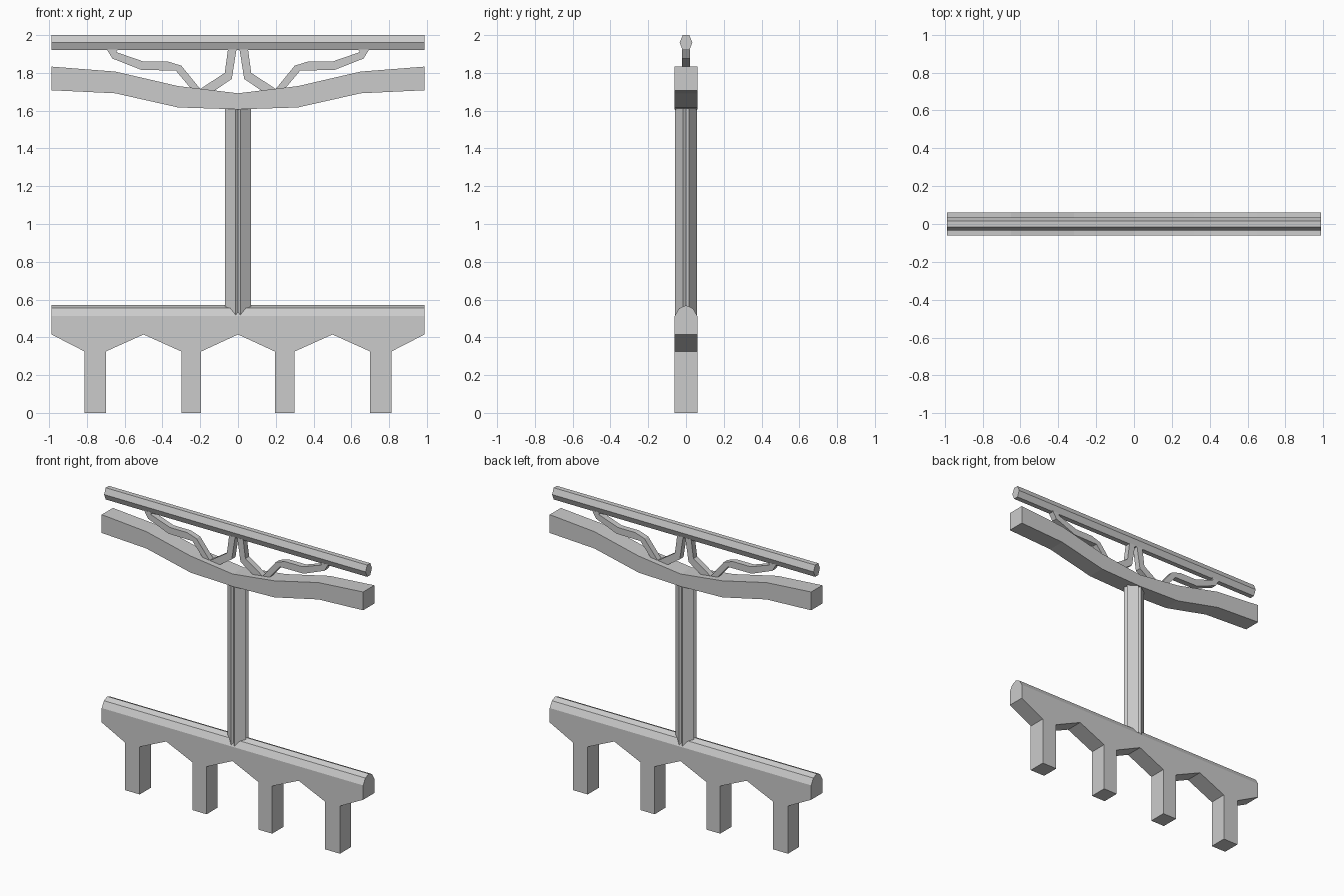
import bpy, bmesh

if "Cube" in bpy.data.objects:
    bpy.data.objects.remove(bpy.data.objects["Cube"])

stone = bpy.data.materials.new("plain grey")
stone.diffuse_color = (0.6, 0.6, 0.6, 1)
stone.use_nodes = True
stone.node_tree.nodes["Principled BSDF"].inputs["Base Color"].default_value = stone.diffuse_color


def prism(name, pts, axis, lo, hi, open_normal=None):
    """Extrude a 2D profile along an axis; optionally drop faces hidden in a joint."""
    place = {'x': lambda a, b, t: (t, a, b),
             'y': lambda a, b, t: (a, t, b),
             'z': lambda a, b, t: (a, b, t)}[axis]
    bm = bmesh.new()
    ends = [[bm.verts.new(place(a, b, t)) for a, b in pts] for t in (lo, hi)]
    n = len(pts)
    bm.faces.new(ends[0])
    bm.faces.new(ends[1][::-1])
    for i in range(n):
        j = (i + 1) % n
        bm.faces.new((ends[0][i], ends[1][i], ends[1][j], ends[0][j]))
    bmesh.ops.recalc_face_normals(bm, faces=bm.faces[:])
    if open_normal:
        hidden = [f for f in bm.faces if f.normal.z * open_normal > 0.99]
        bmesh.ops.delete(bm, geom=hidden, context='FACES_ONLY')
    mesh = bpy.data.meshes.new(name)
    bm.to_mesh(mesh)
    bm.free()
    mesh.materials.append(stone)
    ob = bpy.data.objects.new(name, mesh)
    bpy.context.collection.objects.link(ob)
    return ob


def mirror(pts):
    """Complete a left-half chain (running towards x = 0) with its right half."""
    return pts + [(-a, b) for a, b in reversed(pts) if abs(a) > 1e-6]


END, W = 0.987, 0.06

# base wall with four feet and peaked gaps between them
under = [(-END, 0.415), (-0.812, 0.325), (-0.812, 0), (-0.70, 0), (-0.70, 0.325),
         (-0.50, 0.415), (-0.30, 0.325), (-0.30, 0), (-0.195, 0), (-0.195, 0.325),
         (0, 0.415)]
prism("base_wall", mirror(under) + [(END, 0.513), (-END, 0.513)], 'y', -W, W, 1)

# bevelled coping along the top of the base
prism("base_coping", mirror([(-W, 0.513), (-0.036, 0.554), (0, 0.57)]),
      'x', -END, END, -1)

# central post: a diamond section with a groove cut in each corner
quarter = [(0.07, 0.015), (0.012, 0.057)]
post = [(0.06, 0)] + quarter + [(0, 0.047)] + [(-x, y) for x, y in quarter[::-1]]
post += [(-x, -y) for x, y in post]
prism("post", post, 'z', 0.51, 1.625)

# sagging beam carried by the post
top = mirror([(-END, 1.833), (-0.65, 1.807), (-0.317, 1.73), (0, 1.692)])
bottom = mirror([(-END, 1.708), (-0.65, 1.692), (-0.317, 1.617), (0, 1.607)])
prism("curved_beam", top + bottom[::-1], 'y', -W, W)

# bent braces between beam and rail, one on each side
brace = [(-0.636, 1.925), (-0.645, 1.91), (-0.50, 1.86), (-0.37, 1.86),
         (-0.30, 1.838), (-0.20, 1.715), (-0.07, 1.80), (-0.053, 1.925),
         (-0.008, 1.925), (-0.033, 1.768), (-0.14, 1.695), (-0.235, 1.70),
         (-0.33, 1.813), (-0.51, 1.815), (-0.665, 1.876), (-0.695, 1.925)]
for side, s in (("left", 1), ("right", -1)):
    prism(side + "_brace", [(x * s, z) for x, z in brace], 'y', -0.02, 0.02)

# hexagonal top rail
rail = [(-0.034, 1.96), (-0.017, 2.0), (0.017, 2.0),
        (0.034, 1.96), (0.017, 1.92), (-0.017, 1.92)]
prism("top_rail", rail, 'x', -END, END)
